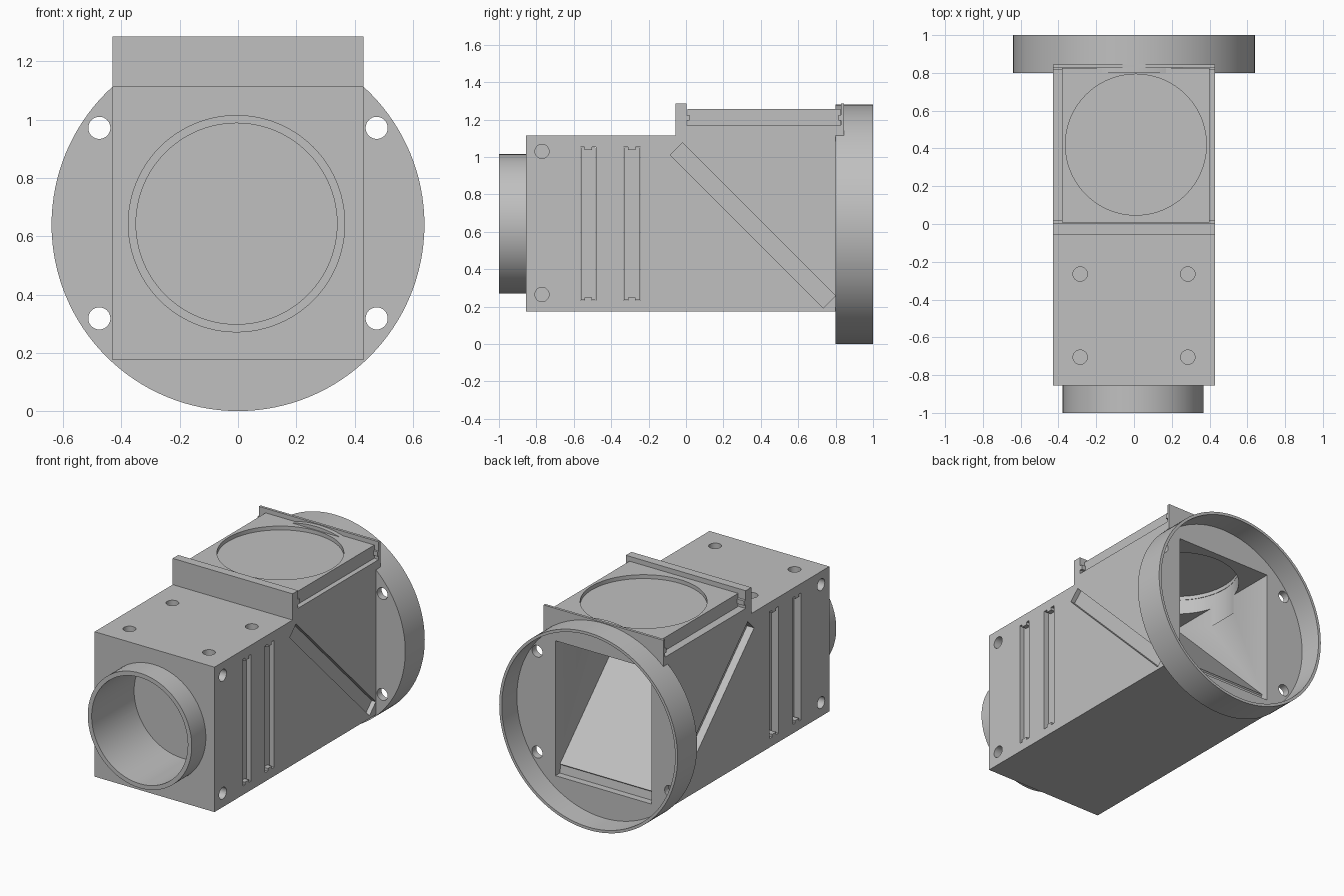
import bpy, bmesh, math
from mathutils import Matrix, Vector

cube = bpy.data.objects.get("Cube")
if cube:
    bpy.data.objects.remove(cube, do_unlink=True)

grey = bpy.data.materials.new("satin_grey")
grey.use_nodes = True
tone = (0.53, 0.53, 0.53, 1)
grey.diffuse_color = tone
grey.node_tree.nodes["Principled BSDF"].inputs["Base Color"].default_value = tone


def finish(name, bm):
    bmesh.ops.recalc_face_normals(bm, faces=bm.faces)
    mesh = bpy.data.meshes.new(name)
    bm.to_mesh(mesh)
    bm.free()
    mesh.materials.append(grey)
    obj = bpy.data.objects.new(name, mesh)
    bpy.context.collection.objects.link(obj)
    return obj


def box(name, x, y, z, turn=0):
    """Box from (low, high) ranges, turned about its own x axis."""
    bm = bmesh.new()
    size = Vector([r[1] - r[0] for r in (x, y, z)])
    mid = Vector([(r[0] + r[1]) / 2 for r in (x, y, z)])
    mat = Matrix.Translation(mid) @ Matrix.Rotation(turn, 4, "X") @ Matrix.Diagonal(size).to_4x4()
    bmesh.ops.create_cube(bm, size=1, matrix=mat)
    return finish(name, bm)


def cylinder(name, axis, centre, radius, depth, sides=96):
    bm = bmesh.new()
    spin = {"X": Matrix.Rotation(math.pi / 2, 4, "Y"),
            "Y": Matrix.Rotation(math.pi / 2, 4, "X"),
            "Z": Matrix.Identity(4)}[axis]
    bmesh.ops.create_cone(bm, cap_ends=True, segments=sides, radius1=radius, radius2=radius,
                          depth=depth, matrix=Matrix.Translation(centre) @ spin)
    return finish(name, bm)


def prism(name, half_width, outline):
    """Extrude a (y, z) outline across x."""
    bm = bmesh.new()
    face = bm.faces.new([bm.verts.new((-half_width, y, z)) for y, z in outline])
    new = bmesh.ops.extrude_face_region(bm, geom=[face], use_keep_orig=True)["geom"]
    bmesh.ops.translate(bm, vec=(2 * half_width, 0, 0),
                        verts=[v for v in new if isinstance(v, bmesh.types.BMVert)])
    return finish(name, bm)


def cut(target, *cutters):
    for cutter in cutters:
        cutter.hide_render = True
        mod = target.modifiers.new("cut", "BOOLEAN")
        mod.operation = "DIFFERENCE"
        mod.solver = "EXACT"
        mod.object = cutter
        bpy.context.view_layer.objects.active = target
        bpy.ops.object.modifier_apply(modifier=mod.name)


def discard(*objects):
    for obj in objects:
        bpy.data.objects.remove(obj, do_unlink=True)


W = 0.43                   # half width of the housing
MID = 0.643                # height of the optical axis
PLATE_X = (-0.38, 0.40)    # span of every slide-in plate
THROUGH = (-0.6, 0.6)

# Main housing, raised top seat, entry tube and rear flange
housing = box("housing", (-W, W), (-0.855, 0.82), (0.175, 1.115))
seat = box("top_seat", (-W, W), (-0.055, 0.845), (1.115, 1.17))
tube = cylinder("entry_tube", "Y", (-0.005, -0.92, MID), 0.373, 0.16)
flange = cylinder("rear_flange", "Y", (0, 0.9, 0.64), 0.64, 0.2, 128)

# Rails that hold the top plate, with a small tongue on each
box("front_rail", (-W, W), (-0.055, 0.002), (1.115, 1.285))
box("rear_rail", (-W, W), (0.828, 0.845), (1.115, 1.285))
box("front_rail_tongue", (-W, W), (0, 0.02), (1.195, 1.225))
box("rear_rail_tongue", (-W, W), (0.815, 0.83), (1.195, 1.225))

# Bore, triangular chamber and top light port
bore = cylinder("bore_cutter", "Y", (-0.005, -0.79, MID), 0.345, 0.56)
chamber = prism("chamber_cutter", 0.345,
                [(-0.03, 1.075), (0.79, 0.26), (0.80, 0.2), (1.1, 0.2), (1.1, 1.075)])
port = cylinder("port_cutter", "Z", (0.01, 0.42, 1.1), 0.373, 0.3)
cup = cylinder("cup_cutter", "Y", (0, 0.995, 0.64), 0.622, 0.3, 128)

# Diagonal slot with its mirror
slot_y, slot_z = (0.3575 - 0.578, 0.3575 + 0.578), (0.635 - 0.046, 0.635 + 0.046)
mirror_slot = box("mirror_slot_cutter", THROUGH, slot_y, slot_z, -math.pi / 4)
cut(housing, bore, chamber, port, mirror_slot)
cut(seat, port)
cut(tube, bore)
cut(flange, cup, chamber)
discard(bore, chamber, port, cup, mirror_slot)
box("diagonal_mirror", PLATE_X, slot_y, slot_z, -math.pi / 4)

# Two upright filter slots, each with a filter and end tongues
for label, y0, y1 in (("front", -0.565, -0.48), ("rear", -0.335, -0.243)):
    slot = box("slot_cutter", THROUGH, (y0, y1), (0.232, 1.055))
    cut(housing, slot)
    discard(slot)
    box(label + "_filter", PLATE_X, (y0 + 0.003, y1 - 0.003), (0.236, 1.051))
    centre = (y0 + y1) / 2
    for end, z0, z1 in (("lower", 0.228, 0.25), ("upper", 1.037, 1.059)):
        box(label + "_slot_" + end + "_tongue", (-W, W), (centre - 0.02, centre + 0.02), (z0, z1))

# Blind screw holes on top and sides, through holes in the flange
for s in (-1, 1):
    for y in (-0.705, -0.265):
        drill = cylinder("drill", "Z", (s * 0.285, y, 1.115), 0.038, 0.12, 32)
        cut(housing, drill)
        discard(drill)
    for z in (0.265, 1.03):
        drill = cylinder("drill", "X", (s * W, -0.77, z), 0.038, 0.12, 32)
        cut(housing, drill)
        discard(drill)
    for z in (0.318, 0.972):
        drill = cylinder("drill", "Y", (s * 0.476, 0.82, z), 0.038, 0.2, 32)
        cut(flange, drill)
        discard(drill)

# Top window plate with shallow round recesses on both faces
window = box("top_window_plate", PLATE_X, (0.008, 0.826), (1.172, 1.257))
for z in (1.257, 1.172):
    recess = cylinder("recess_cutter", "Z", (0.01, 0.42, z), 0.373, 0.05)
    cut(window, recess)
    discard(recess)

# Smooth the round walls and keep the edges crisp
bpy.ops.object.select_all(action="DESELECT")
for obj in (housing, seat, tube, flange, window):
    obj.select_set(True)
    bpy.context.view_layer.objects.active = obj
bpy.ops.object.shade_smooth_by_angle(angle=math.radians(30))
